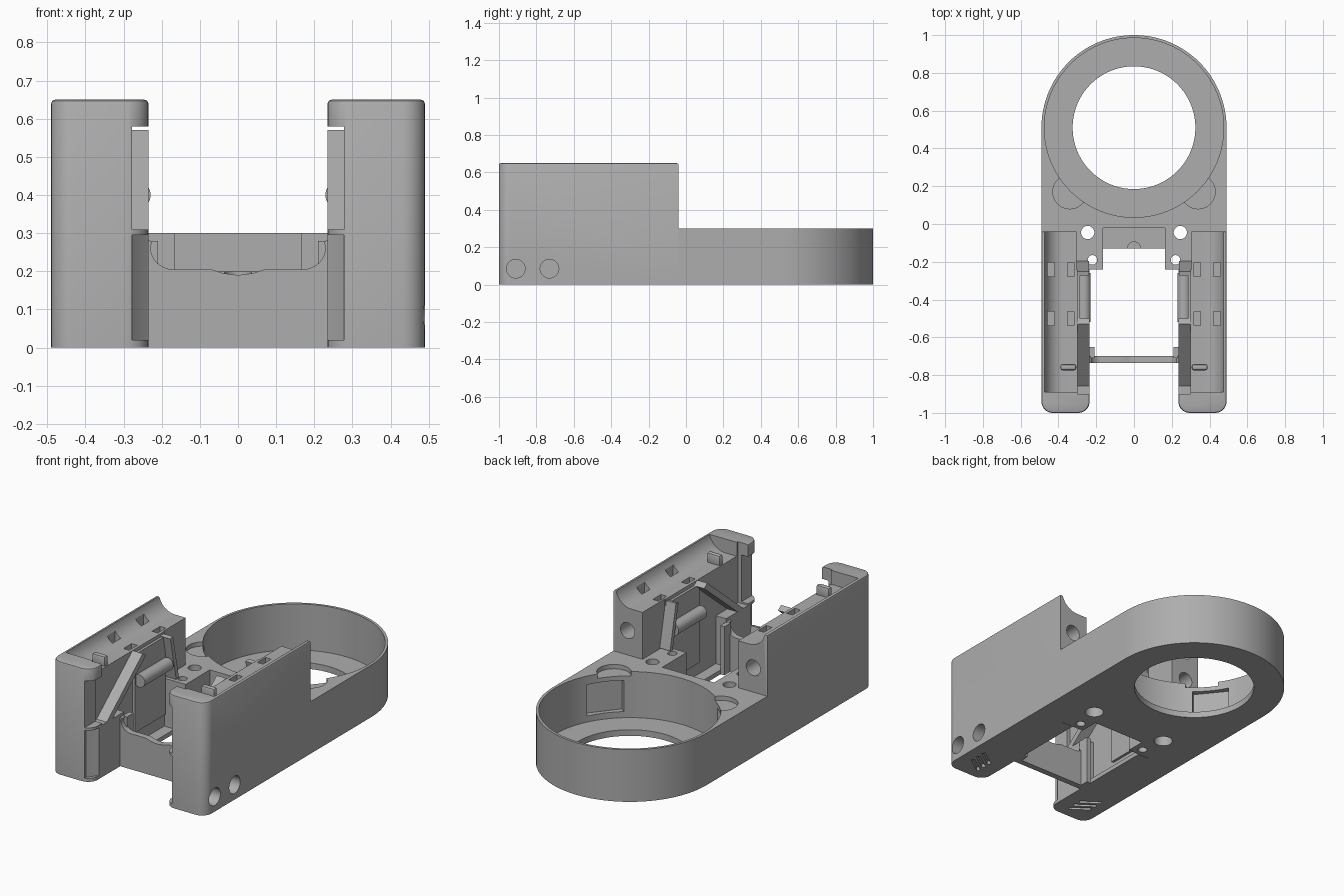
import bpy, bmesh, math
from mathutils import Matrix, Vector

if "Cube" in bpy.data.objects:
    bpy.data.objects.remove(bpy.data.objects["Cube"], do_unlink=True)

grey = bpy.data.materials.new("plain grey")
grey.use_nodes = True
COLOUR = (0.42, 0.42, 0.42, 1)
grey.diffuse_color = COLOUR
grey.node_tree.nodes["Principled BSDF"].inputs["Base Color"].default_value = COLOUR


def finish(name, bm):
    bmesh.ops.recalc_face_normals(bm, faces=bm.faces)
    mesh = bpy.data.meshes.new(name)
    bm.to_mesh(mesh)
    bm.free()
    mesh.materials.append(grey)
    obj = bpy.data.objects.new(name, mesh)
    bpy.context.collection.objects.link(obj)
    return obj


def prism(name, pts, lo, hi, axis="z", top_bevel=0):
    """Extrude a 2D outline along z (xy outline), y (xz outline) or x (yz outline)."""
    place = {"z": lambda a, b: (a, b, lo), "y": lambda a, b: (a, lo, b),
             "x": lambda a, b: (lo, a, b)}[axis]
    step = {"z": (0, 0, 1), "y": (0, 1, 0), "x": (1, 0, 0)}[axis]
    bm = bmesh.new()
    face = bm.faces.new([bm.verts.new(place(*p)) for p in pts])
    new = bmesh.ops.extrude_face_region(bm, geom=[face])["geom"]
    verts = [v for v in new if isinstance(v, bmesh.types.BMVert)]
    bmesh.ops.translate(bm, verts=verts, vec=Vector(step) * (hi - lo))
    if top_bevel:
        rim = [e for e in bm.edges if all(abs(v.co.z - hi) < 1e-5 for v in e.verts)]
        bmesh.ops.bevel(bm, geom=rim, offset=top_bevel, segments=2, profile=0.5, affect="EDGES")
    return finish(name, bm)


def box(name, x, y, z):
    return prism(name, [(x[0], y[0]), (x[1], y[0]), (x[1], y[1]), (x[0], y[1])], *z)


def arc(cx, cy, r, start, end, n):
    return [(cx + r * math.cos(math.radians(start + (end - start) * i / n)),
             cy + r * math.sin(math.radians(start + (end - start) * i / n))) for i in range(n + 1)]


def rod(name, a, b, r, lo, hi, axis="z", n=32):
    return prism(name, arc(a, b, r, 0, 360, n)[:-1], lo, hi, axis)


def turn(obj, angle, axis, at):
    m = Matrix.Translation(at) @ Matrix.Rotation(math.radians(angle), 4, axis)
    obj.data.transform(m)
    return obj


def apply(obj, mod):
    bpy.context.view_layer.objects.active = obj
    bpy.ops.object.modifier_apply(modifier=mod.name)


def cut(obj, *cutters):
    for c in cutters:
        mod = obj.modifiers.new("cut", "BOOLEAN")
        mod.operation, mod.solver, mod.object = "DIFFERENCE", "EXACT", c
        apply(obj, mod)
        bpy.data.objects.remove(c, do_unlink=True)


def mirror(obj):
    apply(obj, obj.modifiers.new("mirror", "MIRROR"))
    return obj


# Base with round cup, notched at the front for the two arms
half = [(0.165, -0.13), (0.165, -0.24), (0.305, -0.24), (0.305, -0.04), (0.49, -0.04)]
outline = half + arc(0, 0.51, 0.49, 0, 180, 64) + [(-x, y) for x, y in reversed(half)]
base = prism("base", outline, 0, 0.3)
cut(base,
    rod("cup", 0, 0.51, 0.475, 0.035, 0.5, n=96),
    rod("opening", 0, 0.51, 0.325, -0.1, 0.5, n=80),
    box("ledge", (-0.165, 0.165), (-0.2, -0.02), (0.2, 0.4)))
for s in (1, -1):
    cut(base,
        rod("pad", s * 0.34, 0.17, 0.09, 0.275, 0.4),
        rod("screw", s * 0.245, -0.045, 0.035, -0.1, 0.4),
        rod("counterbore", s * 0.245, -0.045, 0.05, -0.1, 0.06),
        rod("small_screw", s * 0.22, -0.19, 0.025, -0.1, 0.4),
        turn(box("pocket", (-0.06, 0.025), (-0.1, 0.1), (0.07, 0.25)),
             -39 if s > 0 else 219, "Z",
             (s * 0.475 * math.cos(math.radians(39)), 0.51 - 0.475 * math.sin(math.radians(39)), 0)))
cut(base, rod("ledge_notch", 0, -0.13, 0.035, 0.17, 0.4))

# Arms: tall side housings with a concave top
arm_outline = ([(0.305, -0.04), (0.305, -0.242), (0.235, -0.242)]
               + arc(0.295, -0.94, 0.06, 180, 270, 8)
               + arc(0.43, -0.94, 0.06, 270, 360, 8) + [(0.49, -0.04)])
arms = prism("arms", arm_outline, 0, 0.65, top_bevel=0.01)
trough = [(0.2, 0.7), (0.2, 0.57), (0.33, 0.57)] + arc(0.375, 0.67, 0.1, 270, 350, 10) + [(0.475, 0.7)]
cut(arms,
    prism("trough", trough, -0.89, 0.1, "y"),
    box("inner_bay", (0.2, 0.3), (-0.7, -0.2), (0.025, 0.9)),
    box("front_bay", (0.2, 0.3), (-0.9, -0.65), (0.3, 0.9)),
    box("window", (0.2, 0.278), (-1.1, -0.85), (0.31, 0.58)),
    prism("slanted_panel", [(0.278, -1.05), (0.2, -1.05), (0.2, -0.9), (0.237, -0.93), (0.278, -0.985)],
          0.02, 0.295),
    rod("back_screw", 0.4, 0.44, 0.045, -0.16, 0.1, "y"))
for x in (0.335, 0.44):
    for y in (-0.24, -0.5):
        cut(arms, box("socket", (x - 0.018, x + 0.018), (y - 0.037, y + 0.037), (0.48, 0.7)))
# Diagonal vents underneath
for i in range(3):
    cut(arms, turn(box("vent", (-0.06, 0.06), (-0.01, 0.01), (-0.1, 0.02)),
                   35, "Z", (0.37, -0.9 + i * 0.045, 0)))
mirror(arms)
for y in (-0.91, -0.73):
    cut(arms, rod("side_hole", y, 0.085, 0.05, 0.4, 0.6, "x"))

# Front crossbar with swept-up ends
sweep = arc(0.245, 0.26, 0.055, 180, 270, 8)
side = [(0.237, 0.285), (0.225, 0.275)] + arc(0.17, 0.265, 0.06, 0, -90, 8) + [(0.07, 0.205)]
dip = [(0.04, 0.195), (0, 0.19), (-0.04, 0.195)]
bar = [(-0.237, 0), (0.237, 0)] + side + dip + [(-x, z) for x, z in reversed(side)]
prism("crossbar", bar, -0.735, -0.7, "y")
mirror(box("crossbar_end", (0.21, 0.237), (-0.71, -0.65), (0, 0.28)))

# Sloping guide plates
slope = [(-0.53, 0.57), (-0.5, 0.55), (-0.84, 0.27), (-0.87, 0.29)]
mirror(prism("guide_plate", slope, 0.235, 0.302, "x"))

# Inner rollers with backing plates
mirror(rod("roller", 0.265, 0.4, 0.036, -0.52, -0.26, "y"))
mirror(box("roller_support", (0.285, 0.302), (-0.53, -0.25), (0.1, 0.55)))
mirror(turn(box("bay_rib", (-0.033, 0.033), (-0.012, 0.012), (-0.13, 0.13)),
            12, "X", (0.272, -0.235, 0.43)))

# Raised clips on the arm tops
clip = box("top_clip", (0.305, 0.39), (-0.775, -0.742), (0.55, 0.625))
mod = clip.modifiers.new("round", "BEVEL")
mod.width, mod.segments = 0.012, 2
apply(clip, mod)
mirror(clip)

for obj in bpy.context.collection.objects:
    if obj.type == "MESH" and obj.data.materials and obj.data.materials[0] == grey:
        bpy.ops.object.select_all(action="DESELECT")
        obj.select_set(True)
        bpy.context.view_layer.objects.active = obj
        bpy.ops.object.shade_smooth_by_angle(angle=math.radians(30))
